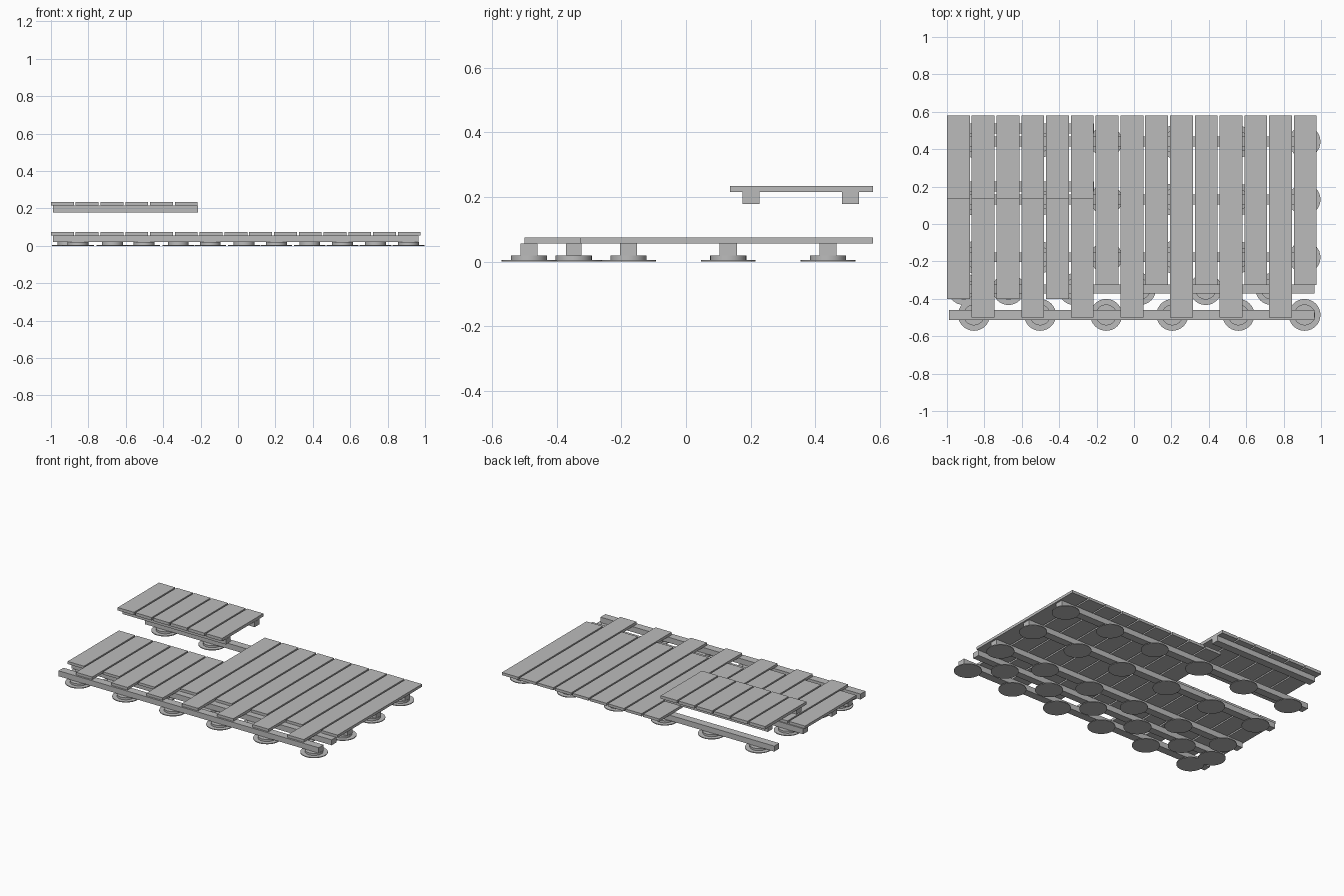
import bpy
from math import radians

if "Cube" in bpy.data.objects:
    bpy.data.objects.remove(bpy.data.objects["Cube"], do_unlink=True)

grey = bpy.data.materials.new("plain_grey")
grey.use_nodes = True
grey.diffuse_color = (0.5, 0.5, 0.5, 1)
grey.node_tree.nodes["Principled BSDF"].inputs["Base Color"].default_value = (0.5, 0.5, 0.5, 1)


def box(name, x, y, z):
    """Box spanning the (low, high) pairs x, y and z."""
    spans = (x, y, z)
    bpy.ops.mesh.primitive_cube_add(size=1, location=[(a + b) / 2 for a, b in spans])
    ob = bpy.context.object
    ob.name = name
    ob.scale = [b - a for a, b in spans]
    bpy.ops.object.transform_apply(location=False, rotation=False, scale=True)
    ob.data.materials.append(grey)


def cylinder(name, x, y, radius, low, high):
    bpy.ops.mesh.primitive_cylinder_add(vertices=32, radius=radius, depth=high - low,
                                        location=(x, y, (low + high) / 2))
    ob = bpy.context.object
    ob.name = name
    ob.data.materials.append(grey)
    bpy.ops.object.shade_smooth_by_angle(angle=radians(30))


PITCH, WIDTH = 0.1325, 0.122
RAISED = 6            # planks on the side with the raised platform
PLANKS = 15
BACK, SPLIT = 0.58, 0.15
FOOT_Z, PAD_Z, BEAM_Z, DECK_Z = 0.005, 0.019, 0.056, 0.074
BEAM_LEFT, BEAM_RIGHT = -0.99, 0.965

# Support beams with rows of round feet
regular = [0.912 - 0.3535 * i for i in range(6)]
offset = [0.735 - 0.3515 * i for i in range(5)] + [-0.91]
rows = [(-0.486, 0.053, regular), (-0.348, 0.049, offset), (-0.178, 0.053, regular),
        (0.131, 0.053, regular), (0.44, 0.053, regular)]
for y, width, feet in rows:
    box("support_beam", (BEAM_LEFT, BEAM_RIGHT), (y - width / 2, y + width / 2), (PAD_Z, BEAM_Z))
    for x in feet:
        cylinder("foot_disc", x, y, 0.085, 0, FOOT_Z)
        cylinder("foot_pedestal", x, y, 0.056, FOOT_Z, PAD_Z)

# Deck planks with alternating front ends
for i in range(PLANKS):
    x = -1 + i * PITCH
    low_side = i < RAISED
    front = -0.5 if i % 2 else (-0.4 if low_side else -0.327)
    box("deck_plank", (x, x + WIDTH), (front, SPLIT if low_side else BACK), (BEAM_Z, DECK_Z))

# Raised platform
for i in range(RAISED):
    x = -1 + i * PITCH
    box("platform_plank", (x, x + WIDTH), (0.137, BACK), (0.215, 0.235))
for y in (0.201, 0.51):
    box("platform_beam", (BEAM_LEFT, -0.214), (y - 0.026, y + 0.026), (0.179, 0.215))
